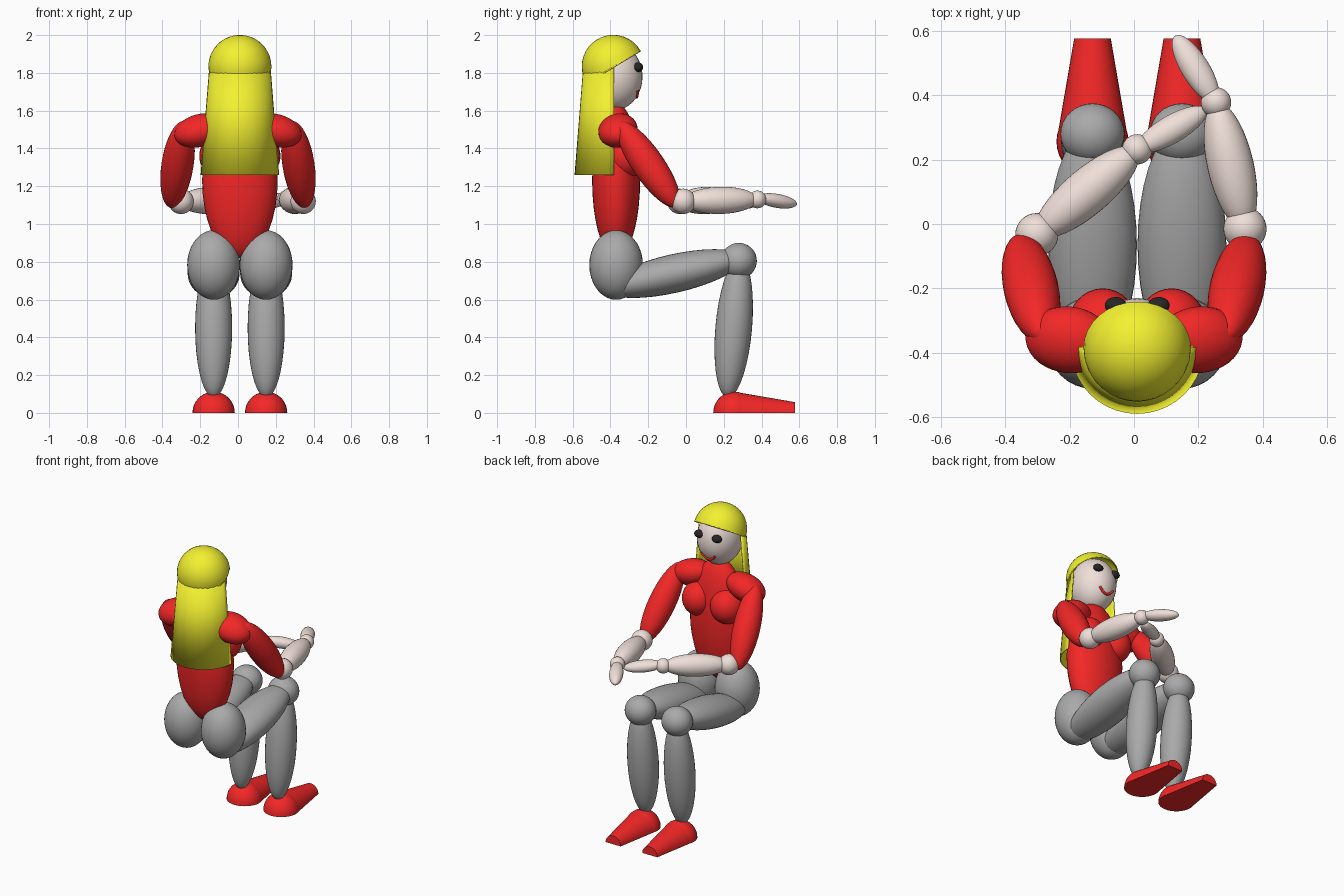
import bpy, bmesh, math
from mathutils import Vector, Matrix

if "Cube" in bpy.data.objects:
    bpy.data.objects.remove(bpy.data.objects["Cube"])


def material(name, rgb):
    m = bpy.data.materials.new(name)
    m.diffuse_color = (*rgb, 1)
    m.use_nodes = True
    m.node_tree.nodes["Principled BSDF"].inputs["Base Color"].default_value = m.diffuse_color
    return m


RED = material("red_cloth", (0.9, 0.02, 0.02))
GREY = material("grey_cloth", (0.4, 0.4, 0.4))
SKIN = material("skin", (0.87, 0.74, 0.69))
YELLOW = material("yellow_hair", (0.9, 0.88, 0.03))
BLACK = material("black", (0.02, 0.02, 0.02))


def finish(name, bm, mat):
    bmesh.ops.recalc_face_normals(bm, faces=bm.faces)
    me = bpy.data.meshes.new(name)
    bm.to_mesh(me)
    bm.free()
    ob = bpy.data.objects.new(name, me)
    bpy.context.collection.objects.link(ob)
    me.materials.append(mat)
    bpy.context.view_layer.objects.active = ob
    ob.select_set(True)
    bpy.ops.object.shade_smooth_by_angle(angle=math.radians(35))
    ob.select_set(False)
    return ob


def ball(name, center, radii, mat):
    bm = bmesh.new()
    bmesh.ops.create_uvsphere(bm, u_segments=32, v_segments=18, radius=1)
    bm.transform(Matrix.Translation(center) @ Matrix.Diagonal((*radii, 1)))
    return finish(name, bm, mat)


def limb(name, p, q, rx, ry, mat):
    """Ellipsoid whose long axis runs from tip p to tip q."""
    p, q = Vector(p), Vector(q)
    z = (q - p).normalized()
    x = Vector((1, 0, 0))
    x = (x - z * x.dot(z)).normalized()
    rot = Matrix((x, z.cross(x), z)).transposed().to_4x4()
    bm = bmesh.new()
    bmesh.ops.create_uvsphere(bm, u_segments=32, v_segments=18, radius=1)
    size = Matrix.Diagonal((rx, ry, (q - p).length / 2, 1))
    bm.transform(Matrix.Translation((p + q) / 2) @ rot @ size)
    return finish(name, bm, mat)


def half_dome(bm, radius):
    bmesh.ops.create_uvsphere(bm, u_segments=32, v_segments=18, radius=radius)
    return bmesh.ops.bisect_plane(bm, geom=bm.verts[:] + bm.edges[:] + bm.faces[:],
                                  plane_co=(0, 0, 0), plane_no=(0, 0, 1), clear_inner=True)


def thicken(ob, t):
    m = ob.modifiers.new("thickness", "SOLIDIFY")
    m.thickness = t


CX = 0.01

# head and face
ball("head", (CX, -0.385, 1.78), (0.14, 0.155, 0.18), SKIN)
for side, s in (("left", -1), ("right", 1)):
    ball(side + "_eye", (CX + s * 0.067, -0.253, 1.83), (0.034, 0.026, 0.025), BLACK)
cu = bpy.data.curves.new("mouth", "CURVE")
cu.dimensions = "3D"
cu.bevel_depth = 0.008
cu.use_fill_caps = True
sp = cu.splines.new("POLY")
sp.points.add(10)
for i, pt in enumerate(sp.points):
    t = i / 5 - 1
    x, z = 0.052 * t, -0.108 + 0.035 * t * t
    y = 0.155 * math.sqrt(1 - (x / 0.14) ** 2 - (z / 0.18) ** 2)
    pt.co = (CX + x, -0.385 + y, 1.78 + z, 1)
mouth = bpy.data.objects.new("mouth", cu)
bpy.context.collection.objects.link(mouth)
cu.materials.append(RED)

# hair cap: tilted half sphere
bm = bmesh.new()
half_dome(bm, 0.167)
bm.transform(Matrix.Translation((CX, -0.385, 1.834)) @ Matrix.Rotation(math.radians(31), 4, "X"))
thicken(finish("hair_cap", bm, YELLOW), 0.008)

# long hair: half of a widening tube at the back
bm = bmesh.new()
rings = []
for z, r in ((1.835, 0.162), (1.26, 0.208)):
    rings.append([bm.verts.new((CX + r * math.cos(a), -0.382 + r * math.sin(a), z))
                  for a in (math.pi * (1 + i / 20) for i in range(21))])
for i in range(20):
    bm.faces.new((rings[0][i], rings[0][i + 1], rings[1][i + 1], rings[1][i]))
hair = finish("long_hair", bm, YELLOW)
thicken(hair, 0.008)

# torso
limb("torso", (CX, -0.37, 0.82), (CX, -0.37, 1.64), 0.2, 0.127, RED)

for side, s in (("left", -1), ("right", 1)):
    # chest, shoulders and upper arms
    ball(side + "_chest", (CX + s * 0.107, -0.315, 1.36), (0.108, 0.115, 0.115), RED)
    limb(side + "_shoulder", (s * 0.335, -0.35, 1.46), (s * 0.07, -0.37, 1.53), 0.085, 0.105, RED).name
    limb(side + "_upper_arm", (s * 0.285, -0.355, 1.54), (s * 0.355, -0.045, 1.09), 0.085, 0.085, RED)

    # legs
    lx = CX + s * 0.139
    ball(side + "_hip", (lx, -0.37, 0.783), (0.14, 0.142, 0.184), GREY)
    limb(side + "_thigh", (lx, -0.43, 0.655), (lx, 0.3, 0.82), 0.138, 0.102, GREY)
    ball(side + "_knee", (lx, 0.28, 0.805), (0.1, 0.095, 0.095), GREY)
    limb(side + "_shin", (lx, 0.285, 0.82), (lx, 0.22, 0.08), 0.098, 0.097, GREY)

    # shoe heel: half ball with flat sole
    bm = bmesh.new()
    half_dome(bm, 0.112)
    bmesh.ops.holes_fill(bm, edges=[e for e in bm.edges if e.is_boundary])
    bm.transform(Matrix.Translation((lx, 0.256, 0)))
    finish(side + "_shoe_heel", bm, RED)

    # shoe toe: half cone with flat sole
    bm = bmesh.new()
    ends = []
    for y, r in ((0.256, 0.112), (0.576, 0.057)):
        ends.append([bm.verts.new((lx + r * math.cos(math.pi * i / 16), y, r * math.sin(math.pi * i / 16)))
                     for i in range(17)])
    for i in range(17):
        j = (i + 1) % 17
        bm.faces.new((ends[0][i], ends[0][j], ends[1][j], ends[1][i]))
    for e in ends:
        bm.faces.new(e)
    finish(side + "_shoe_toe", bm, RED)

# forearms: elbow, wrist and fingertip of each side
arms = {
    "left": ((-0.302, -0.033, 1.12), (0.01, 0.232, 1.128), (0.225, 0.357, 1.105)),
    "right": ((0.345, -0.015, 1.12), (0.255, 0.378, 1.13), (0.128, 0.585, 1.105)),
}
for side, (elbow, wrist, tip) in arms.items():
    ball(side + "_elbow", elbow, (0.067,) * 3, SKIN)
    limb(side + "_forearm", elbow, wrist, 0.072, 0.072, SKIN)
    ball(side + "_wrist", wrist, (0.047,) * 3, SKIN)
    limb(side + "_hand", Vector(wrist) + Vector((0, 0, 0.01)), tip, 0.044, 0.037, SKIN)
